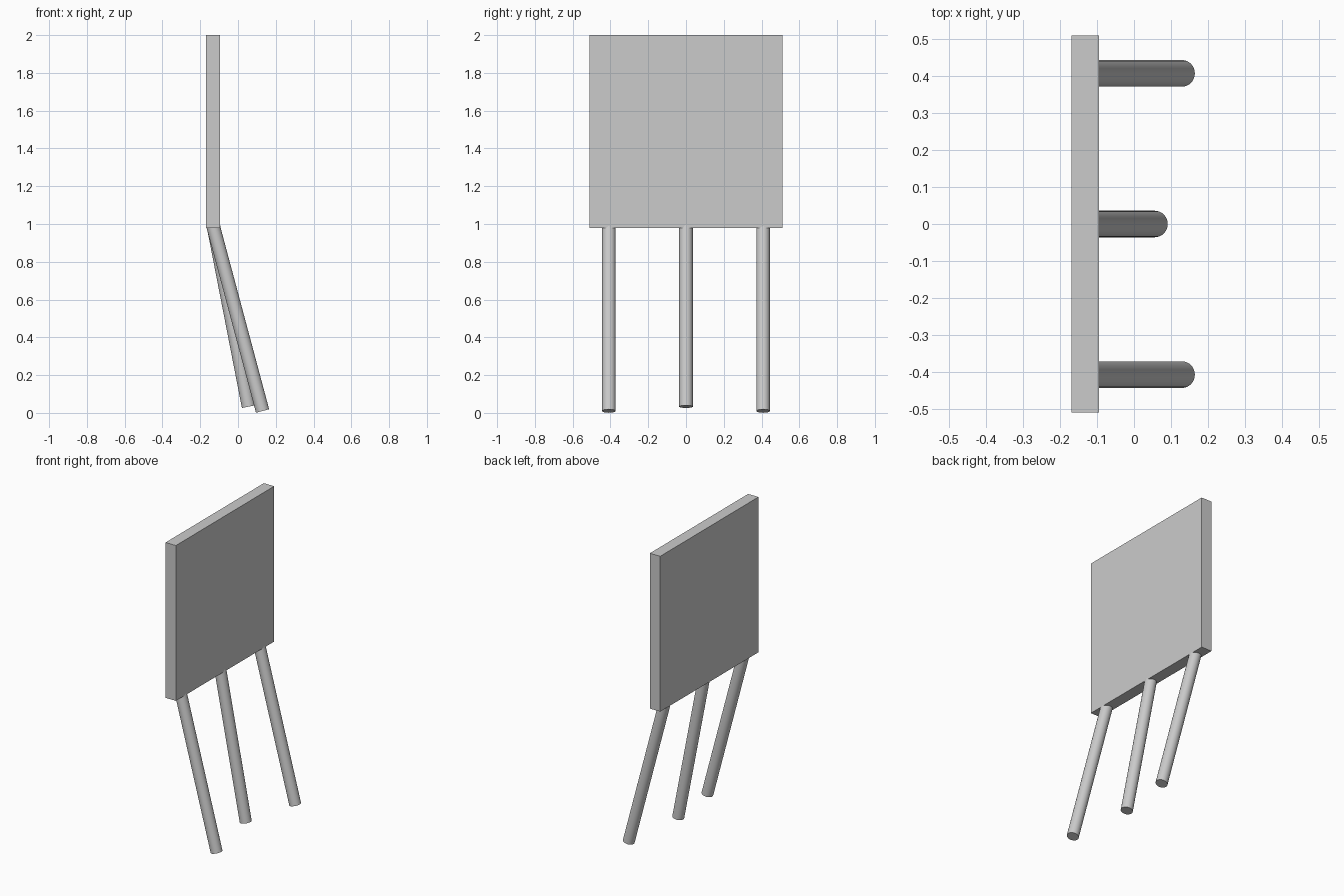
import bpy
import math
from mathutils import Vector

cube = bpy.data.objects.get("Cube")
if cube:
    bpy.data.objects.remove(cube, do_unlink=True)

# Single plain grey material
grey = bpy.data.materials.new("plain grey")
grey.use_nodes = True
colour = (0.6, 0.6, 0.6, 1)
grey.diffuse_color = colour
grey.node_tree.nodes["Principled BSDF"].inputs["Base Color"].default_value = colour


def finish(name):
    obj = bpy.context.object
    obj.name = name
    obj.data.materials.append(grey)
    return obj


def leg(name, top, bottom, radius=0.036):
    """Round rod running between two points."""
    top, bottom = Vector(top), Vector(bottom)
    axis = top - bottom
    bpy.ops.mesh.primitive_cylinder_add(
        vertices=32, radius=radius, depth=axis.length,
        location=(top + bottom) / 2,
        rotation=axis.to_track_quat("Z", "Y").to_euler())
    finish(name)
    bpy.ops.object.shade_smooth_by_angle(angle=math.radians(30))


# Upright square board
bpy.ops.mesh.primitive_cube_add(size=1, location=(-0.132, 0, 1.49))
board = finish("board")
board.scale = (0.075, 1.02, 1.02)
bpy.ops.object.transform_apply(location=False, rotation=False, scale=True)

# Two outer legs splay further than the middle one
for side, y in (("left", 0.408), ("right", -0.408)):
    leg("outer_leg_" + side, (-0.134, y, 0.998), (0.13, y, 0.01))
leg("middle_leg", (-0.131, 0, 0.995), (0.056, 0, 0.033))
